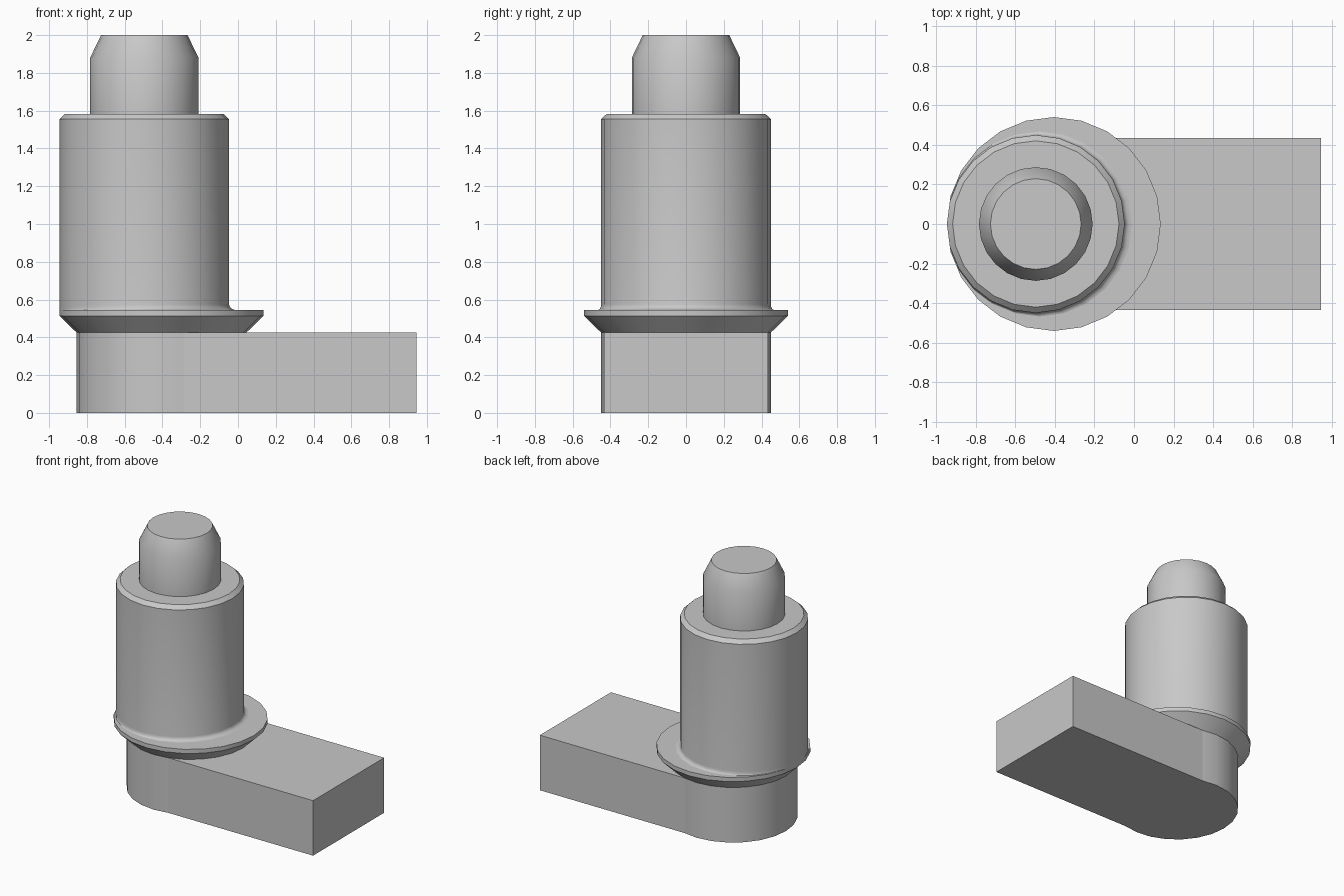
import bpy, bmesh, math

cube = bpy.data.objects.get("Cube")
if cube:
    bpy.data.objects.remove(cube, do_unlink=True)

SEGMENTS = 24

steel = bpy.data.materials.new("plain grey")
colour = (0.58, 0.58, 0.58, 1)
steel.diffuse_color = colour
steel.use_nodes = True
steel.node_tree.nodes["Principled BSDF"].inputs["Base Color"].default_value = colour


def finish(name, bm):
    bmesh.ops.recalc_face_normals(bm, faces=bm.faces)
    mesh = bpy.data.meshes.new(name)
    bm.to_mesh(mesh)
    bm.free()
    mesh.materials.append(steel)
    obj = bpy.data.objects.new(name, mesh)
    bpy.context.collection.objects.link(obj)
    bpy.ops.object.select_all(action='DESELECT')
    obj.select_set(True)
    bpy.context.view_layer.objects.active = obj
    bpy.ops.object.shade_smooth_by_angle(angle=math.radians(30))
    return obj


def stack(name, rings):
    """Loft circles given as (centre x, radius, z) and cap both ends."""
    bm = bmesh.new()
    loops = []
    for cx, r, z in rings:
        angles = [math.tau * i / SEGMENTS for i in range(SEGMENTS)]
        loops.append([bm.verts.new((cx + r * math.cos(a), r * math.sin(a), z))
                      for a in angles])
    for low, high in zip(loops, loops[1:]):
        for i in range(SEGMENTS):
            j = (i + 1) % SEGMENTS
            bm.faces.new((low[i], low[j], high[j], high[i]))
    bm.faces.new(loops[0])
    bm.faces.new(loops[-1])
    return finish(name, bm)


# Base arm: rounded end joined to a slightly narrower straight bar
FLANGE_X, BODY_X, R = -0.405, -0.496, 0.449
bm = bmesh.new()
outline = [(FLANGE_X + R * math.cos(math.radians(a)), R * math.sin(math.radians(a)))
           for a in range(75, 286, 15)]
half = outline[0][1]
outline += [(0.945, -half), (0.945, half)]
bottom = bm.faces.new([bm.verts.new((x, y, 0)) for x, y in outline])
top = bmesh.ops.extrude_face_region(bm, geom=[bottom])
bmesh.ops.translate(bm, vec=(0, 0, 0.425),
                    verts=[v for v in top["geom"] if isinstance(v, bmesh.types.BMVert)])
arm = finish("base_arm", bm)
for face in arm.data.polygons:
    if face.area > 0.2:
        face.use_smooth = False

# Flange with a conical underside
stack("flange", [(FLANGE_X, R, 0.425), (FLANGE_X, 0.54, 0.513), (FLANGE_X, 0.54, 0.545)])

# Main body: fillet rings share the left tangent, so the fillet fades out there
fillet = []
for step in range(5):
    t = math.radians(90 * step / 4)
    flare = 0.018 * (1 - math.sin(t))
    fillet.append((BODY_X + flare, R + flare, 0.545 + 0.03 * (1 - math.cos(t))))
stack("main_body", fillet + [(BODY_X, R, 1.555), (BODY_X, 0.42, 1.583)])

# Pin with a tapered tip
stack("top_pin", [(BODY_X, 0.287, 1.583), (BODY_X, 0.287, 1.88), (BODY_X, 0.229, 2.0)])
